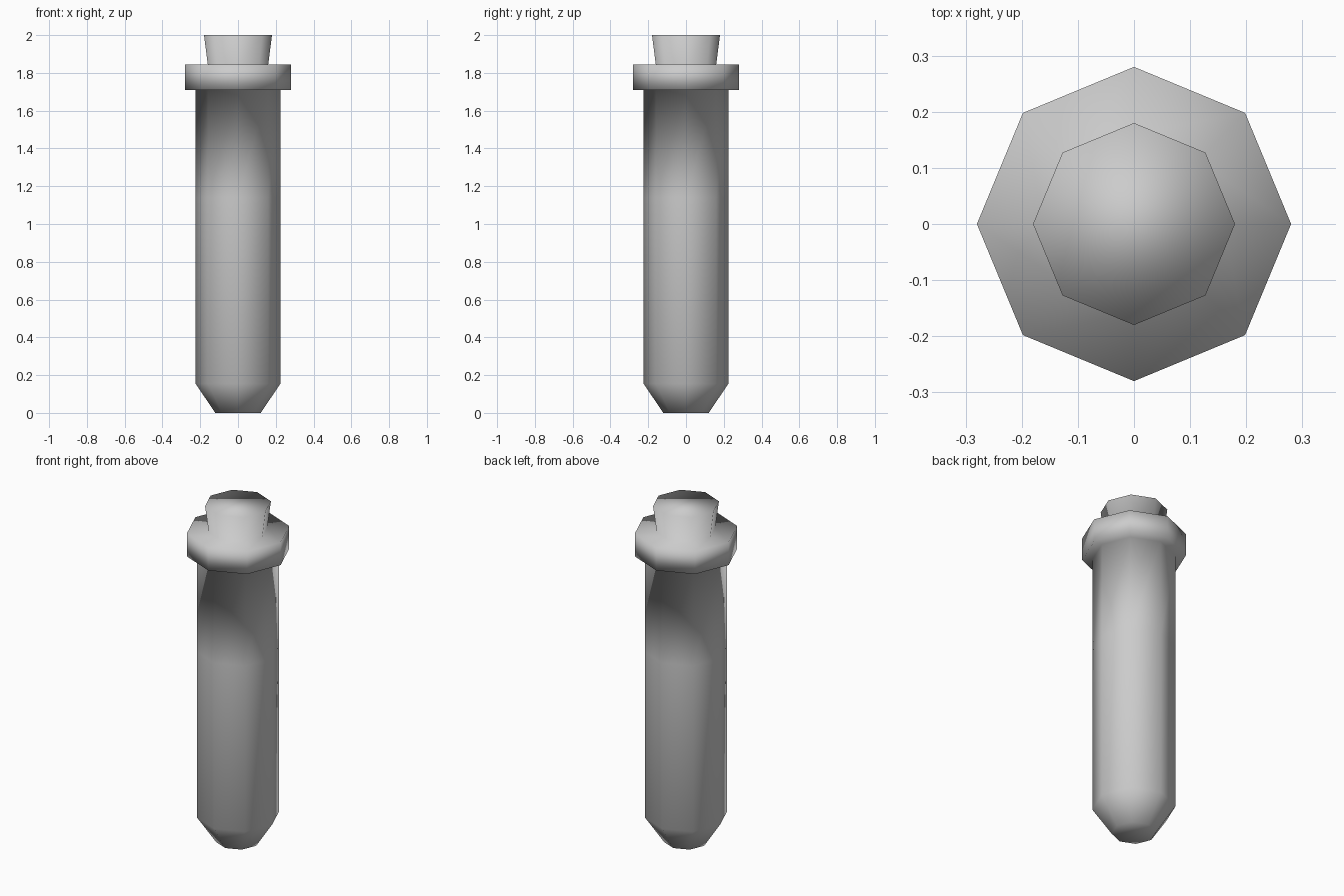
import bpy, bmesh
from math import cos, sin, pi

cube = bpy.data.objects.get("Cube")
if cube:
    bpy.data.objects.remove(cube, do_unlink=True)

SIDES = 8

# Single plain grey
grey = bpy.data.materials.new("plain_grey")
grey.use_nodes = True
colour = (0.6, 0.6, 0.6, 1)
grey.diffuse_color = colour
grey.node_tree.nodes["Principled BSDF"].inputs["Base Color"].default_value = colour


def lathe(name, profile, mat):
    """Turn a (radius, height) profile into a closed, smooth, eight-sided solid."""
    bm = bmesh.new()
    rings = [[bm.verts.new((r * cos(2 * pi * i / SIDES), r * sin(2 * pi * i / SIDES), z))
              for i in range(SIDES)] for r, z in profile]
    for low, high in zip(rings, rings[1:]):
        for i in range(SIDES):
            j = (i + 1) % SIDES
            bm.faces.new((low[i], low[j], high[j], high[i]))
    bm.faces.new(rings[0][::-1])
    bm.faces.new(rings[-1])
    for f in bm.faces:
        f.smooth = True
    bmesh.ops.recalc_face_normals(bm, faces=bm.faces)
    mesh = bpy.data.meshes.new(name)
    bm.to_mesh(mesh)
    bm.free()
    mesh.materials.append(mat)
    obj = bpy.data.objects.new(name, mesh)
    bpy.context.collection.objects.link(obj)
    return obj


# Tapered foot and tube, collar, then flared stopper, in one continuous skin
foot_and_tube = [(0.12, 0), (0.225, 0.155), (0.225, 1.14), (0.225, 1.71)]
collar = [(0.28, 1.71), (0.28, 1.845)]
stopper = [(0.16, 1.845), (0.18, 2.0)]
lathe("stoppered_vial", foot_and_tube + collar + stopper, grey)
